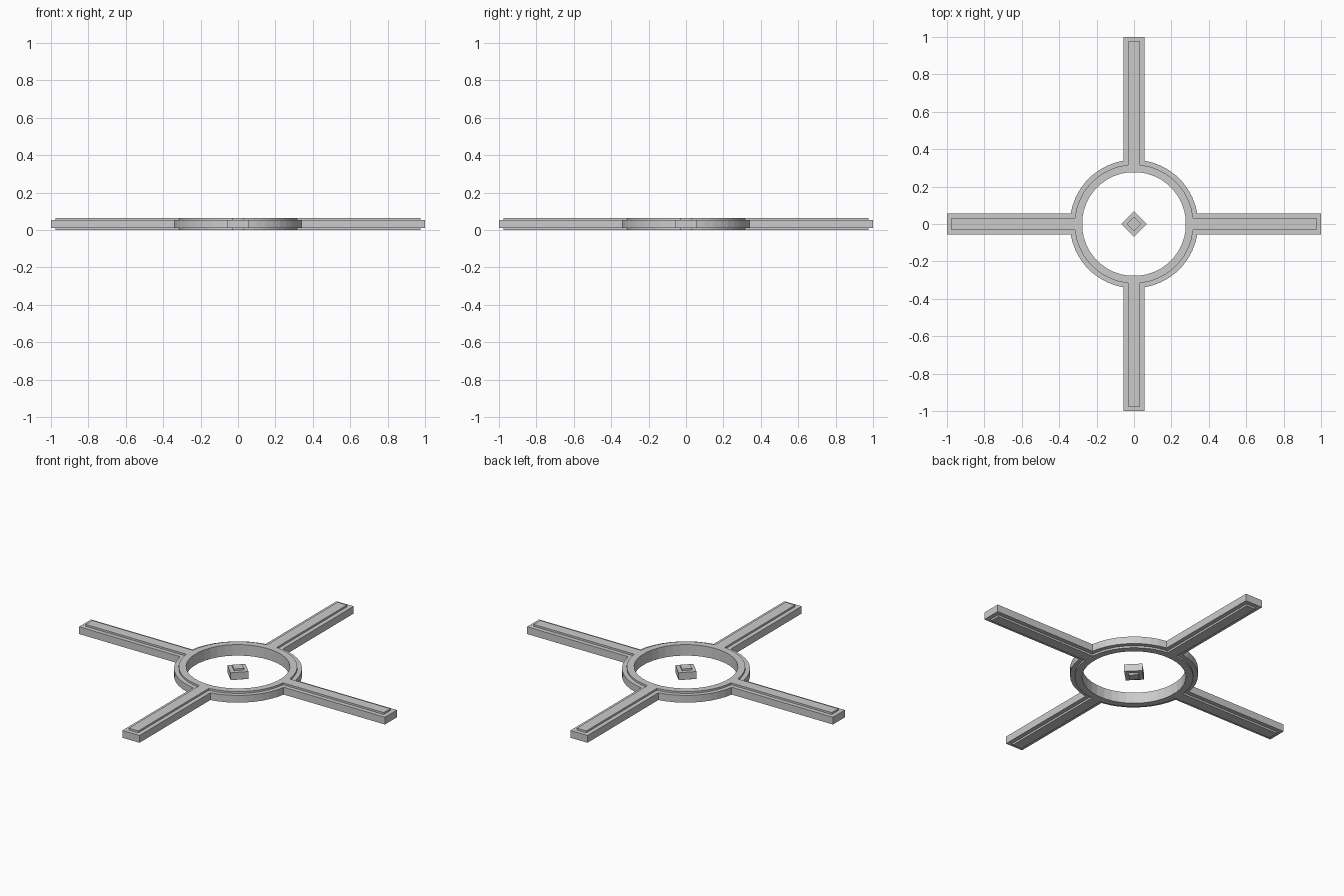
import bpy, bmesh
from math import sin, cos, asin, pi

if "Cube" in bpy.data.objects:
    bpy.data.objects.remove(bpy.data.objects["Cube"])

N = 10                      # arc points per quadrant
R_IN, R_OUT = 0.278, 0.343
HALF_W, REACH = 0.056, 1.0
INSET = 0.025
Z = (0.0, 0.011, 0.054, 0.065)   # lower pad, body bottom, body top, upper pad


def arc(r, start, q):
    """Arc points of quadrant q, leaving a gap for the arms."""
    step = (pi / 2 - 2 * start) / (N - 1)
    return [(r * cos(q * pi / 2 + start + i * step),
             r * sin(q * pi / 2 + start + i * step)) for i in range(N)]


def cross_outline(inset):
    """Ring arcs joined by four arm ends."""
    r, w, reach = R_OUT - inset, HALF_W - inset, REACH - inset
    pts = []
    for q in range(4):
        c, s = round(cos((q + 1) * pi / 2)), round(sin((q + 1) * pi / 2))
        pts += arc(r, asin(w / r), q)
        pts += [(c * reach + s * w, s * reach - c * w),
                (c * reach - s * w, s * reach + c * w)]
    return pts


def loop(bm, pts, z):
    return [bm.verts.new((x, y, z)) for x, y in pts]


def bridge(bm, a, b):
    n = len(a)
    for i in range(n):
        j = (i + 1) % n
        bm.faces.new((a[i], a[j], b[j], b[i]))


def stack(bm, body, pad):
    """Stepped side walls: pad, body, pad. Returns the bottom and top loops."""
    layers = [loop(bm, p, z) for p, z in
              ((pad, Z[0]), (pad, Z[1]), (body, Z[1]),
               (body, Z[2]), (pad, Z[2]), (pad, Z[3]))]
    for a, b in zip(layers, layers[1:]):
        bridge(bm, a, b)
    return layers[0], layers[-1]


def finish(bm, name):
    bmesh.ops.recalc_face_normals(bm, faces=bm.faces)
    me = bpy.data.meshes.new(name)
    bm.to_mesh(me)
    bm.free()
    bpy.context.collection.objects.link(bpy.data.objects.new(name, me))


# Ring with four arms, stepped along its outer edge
bm = bmesh.new()
low, high = stack(bm, cross_outline(0), cross_outline(INSET))
start = asin((HALF_W - INSET) / (R_OUT - INSET))
hole = [p for q in range(4) for p in arc(R_IN, start, q)]
inner_low, inner_high = loop(bm, hole, Z[0]), loop(bm, hole, Z[3])
bridge(bm, inner_low, inner_high)
for outer, inner in ((low, inner_low), (high, inner_high)):
    rim = [v for i, v in enumerate(outer) if i % (N + 2) < N]
    bridge(bm, rim, inner)
    for q in range(4):
        k = q * (N + 2) + N
        bm.faces.new([outer[(k + d) % len(outer)] for d in (-1, 0, 1, 2)])
finish(bm, "ring_with_arms")

# Small diamond in the centre
bm = bmesh.new()
diamond = lambda d: [(d, 0), (0, d), (-d, 0), (0, -d)]
for cap in stack(bm, diamond(0.069), diamond(0.038)):
    bm.faces.new(cap)
finish(bm, "centre_diamond")
